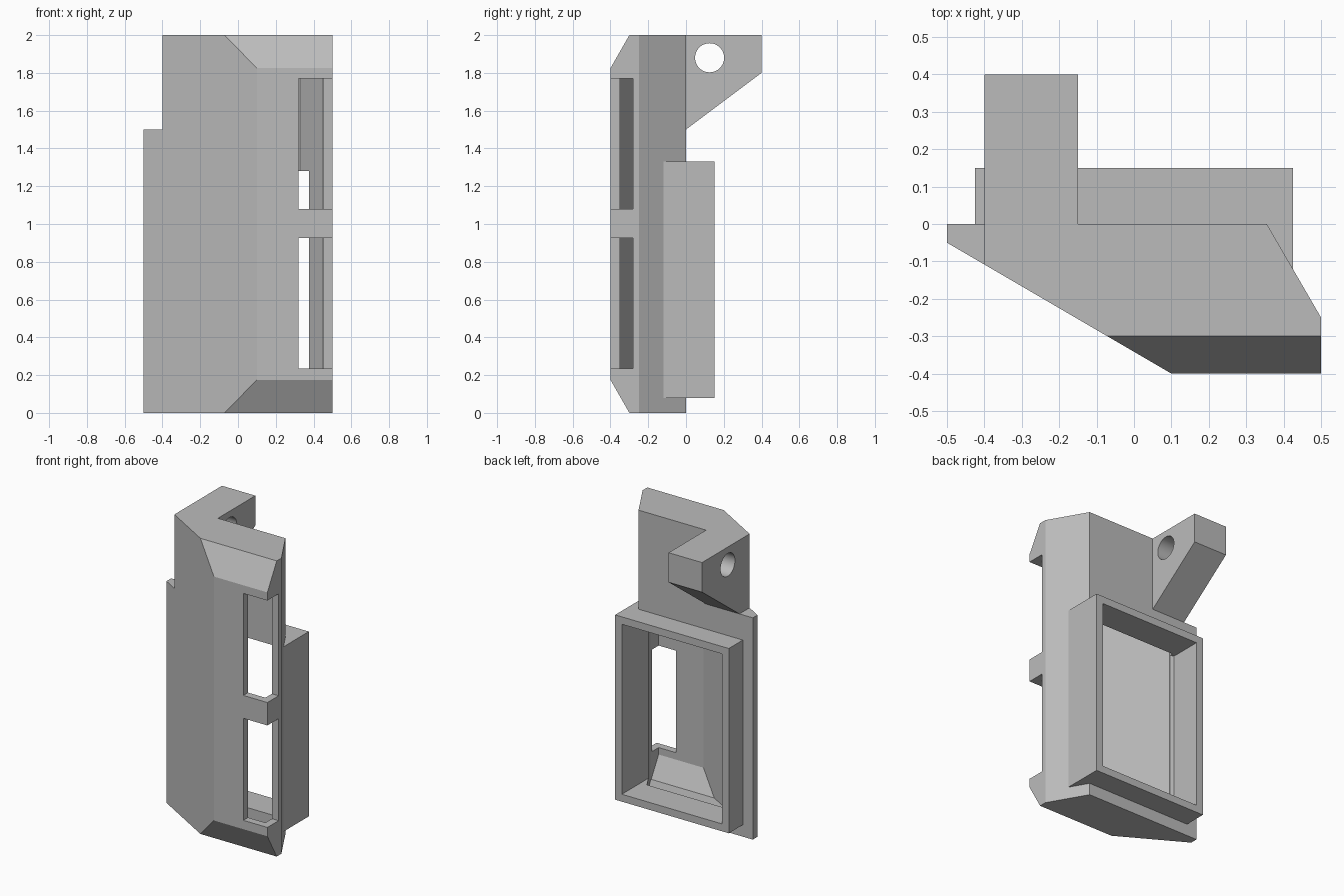
import bpy, bmesh, math
from mathutils import Vector

cube = bpy.data.objects.get("Cube")
if cube:
    bpy.data.objects.remove(cube, do_unlink=True)

grey = bpy.data.materials.new("matte grey")
grey.use_nodes = True
COLOUR = (0.5, 0.5, 0.5, 1)
grey.diffuse_color = COLOUR
grey.node_tree.nodes["Principled BSDF"].inputs["Base Color"].default_value = COLOUR


def prism(name, points, axis, lo, hi):
    """Extrude an outline: (x, y) along z, or (y, z) along x."""
    place = (lambda a, b, d: (a, b, d)) if axis == "z" else (lambda a, b, d: (d, a, b))
    bm = bmesh.new()
    face = bm.faces.new([bm.verts.new(place(a, b, lo)) for a, b in points])
    top = bmesh.ops.extrude_face_region(bm, geom=[face])["geom"]
    shift = Vector(place(0, 0, hi - lo))
    bmesh.ops.translate(bm, vec=shift, verts=[g for g in top if isinstance(g, bmesh.types.BMVert)])
    bmesh.ops.recalc_face_normals(bm, faces=bm.faces)
    mesh = bpy.data.meshes.new(name)
    bm.to_mesh(mesh)
    bm.free()
    mesh.materials.append(grey)
    obj = bpy.data.objects.new(name, mesh)
    bpy.context.collection.objects.link(obj)
    return obj


def rect(a0, a1, b0, b1):
    return [(a0, b0), (a1, b0), (a1, b1), (a0, b1)]


def combine(target, tool, operation):
    """Apply a boolean and discard the tool."""
    mod = target.modifiers.new(operation.lower(), "BOOLEAN")
    mod.operation, mod.object, mod.solver = operation, tool, "EXACT"
    bpy.context.view_layer.objects.active = target
    bpy.ops.object.modifier_apply(modifier=mod.name)
    bpy.data.objects.remove(tool, do_unlink=True)


def bevelled_side(front, bend, back, low, rise):
    """Side outline whose front slopes back at both ends."""
    return [(back, low), (bend, low), (front, rise), (front, 2 - rise),
            (bend, 2 - low), (back, 2 - low)]


# Outer body with sloped ends and a stepped upper corner
housing = prism("housing", [(-0.5, 0), (-0.5, -0.05), (0.1, -0.4), (0.5, -0.4),
                            (0.5, -0.25), (0.355, 0)], "z", 0, 2)
combine(housing, prism("side_shape", bevelled_side(-0.4, -0.3, 0.5, 0, 0.175), "x", -1, 1), "INTERSECT")
combine(housing, prism("corner_step", rect(-0.7, -0.4, -0.5, 0.5), "z", 1.5, 2.2), "DIFFERENCE")

# Rear collar, embedded in the body
collar = [(-0.425, 0.15), (-0.425, -0.03), (0.3, -0.12), (0.425, -0.12), (0.425, 0.15)]
combine(housing, prism("rear_collar", collar, "z", 0.08, 1.33), "UNION")

# Rear mounting lug with a cross hole
lug = [(-0.03, 1.5), (0, 1.5), (0.4, 1.8), (0.4, 2), (-0.03, 2)]
combine(housing, prism("mounting_lug", lug, "x", -0.4, -0.15), "UNION")

# Thin-walled cavity
cavity = prism("cavity", [(-0.35, -0.05), (-0.35, -0.079), (0.114, -0.35), (0.45, -0.35),
                          (0.45, -0.264), (0.327, -0.05)], "z", 0.05, 1.95)
combine(cavity, prism("cavity_side", bevelled_side(-0.35, -0.271, 0.5, 0.05, 0.188), "x", -1, 1), "INTERSECT")
combine(housing, cavity, "DIFFERENCE")

# Rear opening
opening = [(-0.375, 0.3), (-0.375, -0.064), (-0.2, -0.14), (0.375, -0.135), (0.375, 0.3)]
combine(housing, prism("rear_opening", opening, "z", 0.13, 1.28), "DIFFERENCE")

# Two corner windows
for low, high in ((0.235, 0.925), (1.08, 1.77)):
    combine(housing, prism("window", rect(0.32, 0.7, -0.6, -0.28), "z", low, high), "DIFFERENCE")

# Lug hole
circle = [(0.125 + 0.077 * math.cos(i * math.tau / 48), 1.88 + 0.077 * math.sin(i * math.tau / 48))
          for i in range(48)]
combine(housing, prism("lug_hole", circle, "x", -0.6, 0), "DIFFERENCE")

bpy.ops.object.select_all(action="DESELECT")
housing.select_set(True)
bpy.context.view_layer.objects.active = housing
bpy.ops.object.shade_smooth_by_angle(angle=math.radians(20))
